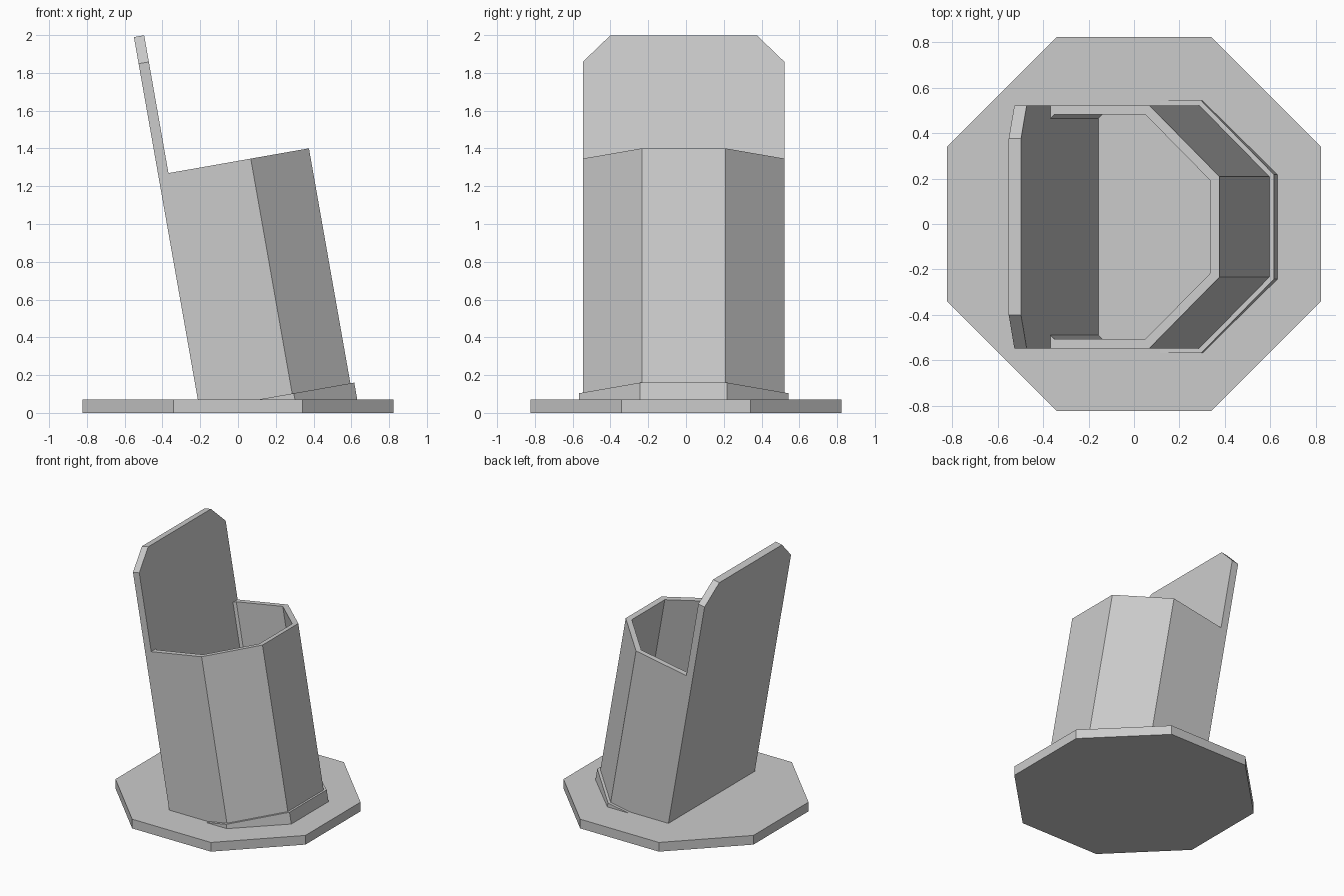
import bpy
import bmesh
import math
from mathutils import Matrix, Vector

cube = bpy.data.objects.get("Cube")
if cube:
    bpy.data.objects.remove(cube, do_unlink=True)

grey = bpy.data.materials.new("plain_grey")
grey.use_nodes = True
colour = (0.6, 0.6, 0.6, 1)
grey.diffuse_color = colour
grey.node_tree.nodes["Principled BSDF"].inputs["Base Color"].default_value = colour

HALF_SIDE = math.tan(math.pi / 8)
RADIUS = 0.534           # holder apothem
CENTRE_X, CENTRE_Y = 0.079, -0.0125
BACK = -RADIUS * HALF_SIDE
TILT = Matrix.Rotation(math.radians(-10), 4, 'Y') @ Matrix.Translation((CENTRE_X, 0, 0))
SHIFT = Matrix.Translation((0, CENTRE_Y, 0))


def prism(name, points, direction, matrix=Matrix(), floor=None):
    """Extrude a flat outline, place it and trim it below the floor height."""
    bm = bmesh.new()
    face = bm.faces.new([bm.verts.new(p) for p in points])
    new = bmesh.ops.extrude_face_region(bm, geom=[face], use_keep_orig=True)["geom"]
    bmesh.ops.translate(bm, vec=Vector(direction),
                        verts=[g for g in new if isinstance(g, bmesh.types.BMVert)])
    bm.transform(matrix)
    if floor is not None:
        cut = bmesh.ops.bisect_plane(bm, geom=bm.verts[:] + bm.edges[:] + bm.faces[:],
                                     plane_co=(0, 0, floor), plane_no=(0, 0, 1),
                                     clear_inner=True)["geom_cut"]
        bmesh.ops.holes_fill(bm, edges=[g for g in cut if isinstance(g, bmesh.types.BMEdge)])
    bmesh.ops.recalc_face_normals(bm, faces=bm.faces)
    mesh = bpy.data.meshes.new(name)
    bm.to_mesh(mesh)
    bm.free()
    mesh.materials.append(grey)
    obj = bpy.data.objects.new(name, mesh)
    bpy.context.collection.objects.link(obj)
    return obj


def open_octagon(outer, inner, z):
    """Outline of an octagonal wall that is open towards the back board."""
    so, si = outer * HALF_SIDE, inner * HALF_SIDE
    out_half = [(BACK, outer), (so, outer), (outer, so)]
    in_half = [(BACK, inner - max(0, -BACK - si)), (-si, inner), (si, inner), (inner, si)]
    mirror = lambda pts: [(x, -y) for x, y in reversed(pts)]
    outline = out_half + mirror(out_half) + list(reversed(mirror(in_half))) + list(reversed(in_half))
    return [(x, y, z) for x, y in outline]


# Octagonal base plate
r, s = 0.822, 0.822 * HALF_SIDE
corners = [(r, s), (s, r), (-s, r), (-r, s), (-r, -s), (-s, -r), (s, -r), (r, -s)]
prism("base_plate", [(x, y, 0) for x, y in corners], (0, 0, 0.072))

# Tilted holder wall and its low collar
placed = SHIFT @ TILT
prism("holder_wall", open_octagon(RADIUS, RADIUS - 0.041, -0.3), (0, 0, 1.614), placed, 0.03)
prism("collar", open_octagon(0.555, 0.515, -0.3), (0, 0, 0.351), placed, 0.03)

# Tall back board with clipped top corners
half = [(RADIUS, -0.3), (RADIUS, 1.912), (0.3875, 2.055)]
board = half + [(-y, z) for y, z in reversed(half)]
prism("back_board", [(BACK, y, z) for y, z in board], (-0.055, 0, 0), placed, 0.03)
